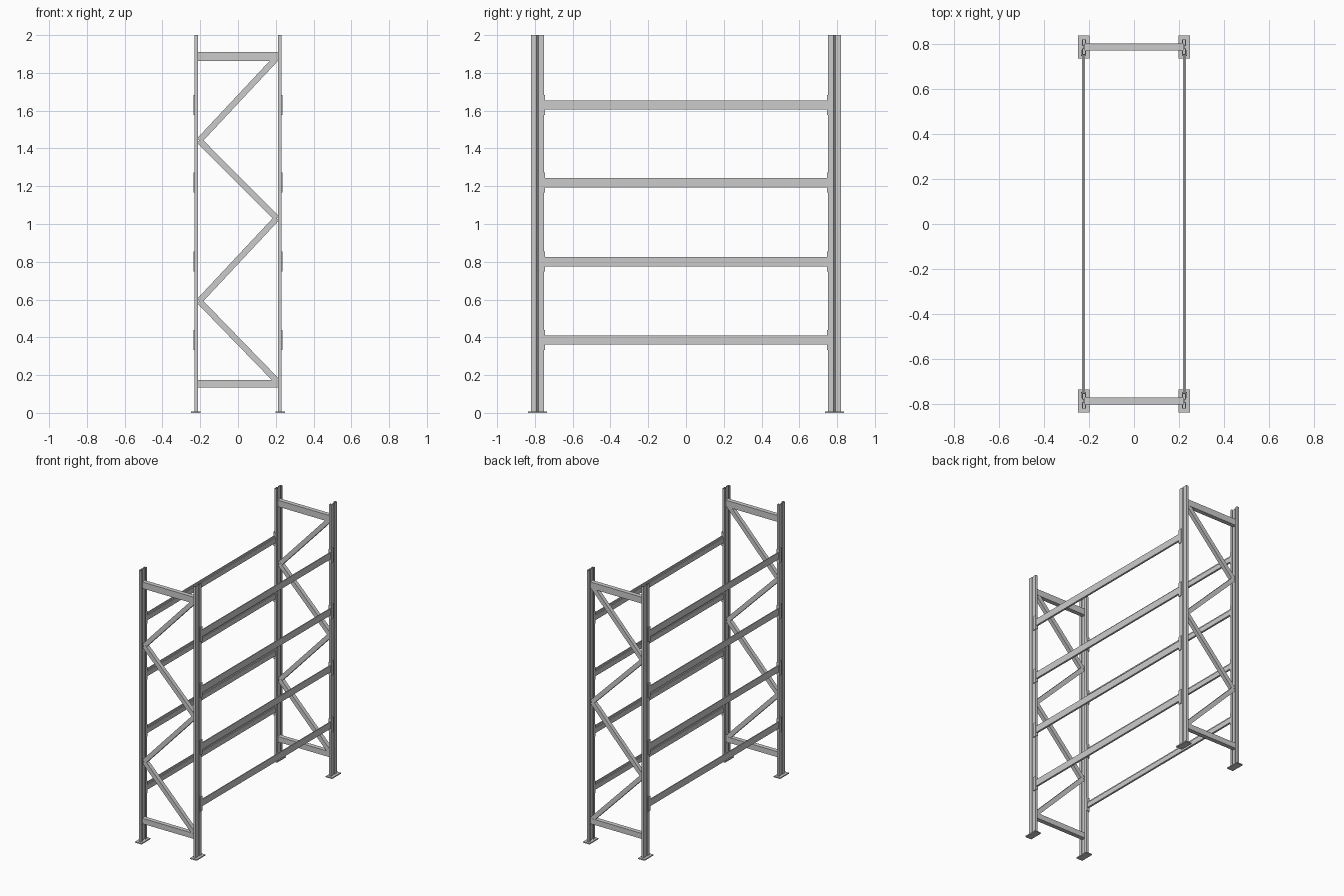
import bpy, bmesh, math
from mathutils import Matrix, Vector

if "Cube" in bpy.data.objects:
    bpy.data.objects.remove(bpy.data.objects["Cube"])

FRAME_Y, FACE_X, WALL = 0.786, 0.230, 0.004


def finish(name, bm):
    bmesh.ops.recalc_face_normals(bm, faces=bm.faces)
    mesh = bpy.data.meshes.new(name)
    bm.to_mesh(mesh)
    bm.free()
    ob = bpy.data.objects.new(name, mesh)
    bpy.context.collection.objects.link(ob)
    return ob


def add_box(bm, lo, hi, sx=1, sy=1):
    lo, hi = Vector(lo), Vector(hi)
    c, d = (lo + hi) / 2, hi - lo
    m = Matrix.Translation((c.x * sx, c.y * sy, c.z)) @ Matrix.Diagonal((*d, 1))
    bmesh.ops.create_cube(bm, size=1, matrix=m)


def box(name, lo, hi, sx=1, sy=1):
    bm = bmesh.new()
    add_box(bm, lo, hi, sx, sy)
    return finish(name, bm)


def extrude(name, pts, direction, closed):
    bm = bmesh.new()
    a = [bm.verts.new(p) for p in pts]
    b = [bm.verts.new(Vector(p) + Vector(direction)) for p in pts]
    n = len(pts)
    for i in range(n if closed else n - 1):
        j = (i + 1) % n
        bm.faces.new((a[i], a[j], b[j], b[i]))
    if closed:
        bm.faces.new(a)
        bm.faces.new(b)
    return finish(name, bm)


def brace(name, p, q, width, depth, y):
    p, q = Vector((p[0], y, p[1])), Vector((q[0], y, q[1]))
    d = q - p
    ang = math.atan2(d.z, d.x)
    m = (Matrix.Translation((p + q) / 2) @ Matrix.Rotation(-ang, 4, 'Y')
         @ Matrix.Diagonal((d.length, depth, width, 1)))
    bm = bmesh.new()
    bmesh.ops.create_cube(bm, size=1, matrix=m)
    return finish(name, bm)


# Sheet-metal upright section: (along y, depth from outer face)
half = [(0.005, 0.007), (0.007, 0.002), (0.0325, 0.002), (0.0325, 0.015), (0.017, 0.015)]
section = [(-u, v) for u, v in reversed(half)] + half

# Beam section with a shelf step on the inner side: (x, z from centre)
beam_section = [(0.231, -0.025), (0.231, 0.025), (0.224, 0.025),
                (0.224, 0.012), (0.217, 0.012), (0.217, -0.025)]
beam_levels = [0.386, 0.801, 1.219, 1.630]

for sx, xn in ((-1, "left"), (1, "right")):
    for sy, yn in ((-1, "front"), (1, "back")):
        tag = f"{yn}_{xn}"
        # Upright post and foot plate
        pts = [(sx * (FACE_X - v), sy * FRAME_Y + u, 0.004) for u, v in section]
        post = extrude("upright_" + tag, pts, (0, 0, 1.996), False)
        mod = post.modifiers.new("sheet", 'SOLIDIFY')
        mod.thickness, mod.offset, mod.use_even_offset = WALL, 0, True
        box("foot_plate_" + tag, (0.198, 0.735, 0), (0.249, 0.837, 0.008), sx, sy)
        # L-shaped beam connectors
        for i, z in enumerate(beam_levels):
            bm = bmesh.new()
            add_box(bm, (0.230, 0.746, z - 0.053), (0.236, 0.771, z + 0.053), sx, sy)
            add_box(bm, (0.214, 0.746, z - 0.046), (0.230, 0.751, z + 0.046), sx, sy)
            finish(f"beam_connector_{tag}_{i + 1}", bm)
    # Long shelf beams
    for i, z in enumerate(beam_levels):
        pts = [(sx * x, -0.747, z + dz) for x, dz in beam_section]
        extrude(f"beam_{xn}_{i + 1}", pts, (0, 1.494, 0), True)

# End-frame bracing: two horizontals and a zigzag of diagonals
zigzag = [(0.205, 0.170), (-0.205, 0.592), (0.205, 1.030), (-0.205, 1.442), (0.205, 1.880)]
for sy, yn in ((-1, "front"), (1, "back")):
    y = sy * FRAME_Y
    brace(f"{yn}_lower_brace", (-0.219, 0.155), (0.219, 0.155), 0.040, 0.032, y)
    brace(f"{yn}_upper_brace", (-0.219, 1.886), (0.219, 1.886), 0.047, 0.032, y)
    for i in range(4):
        brace(f"{yn}_diagonal_brace_{i + 1}", zigzag[i], zigzag[i + 1],
              0.032, 0.030 - 0.001 * (i % 2), y)
